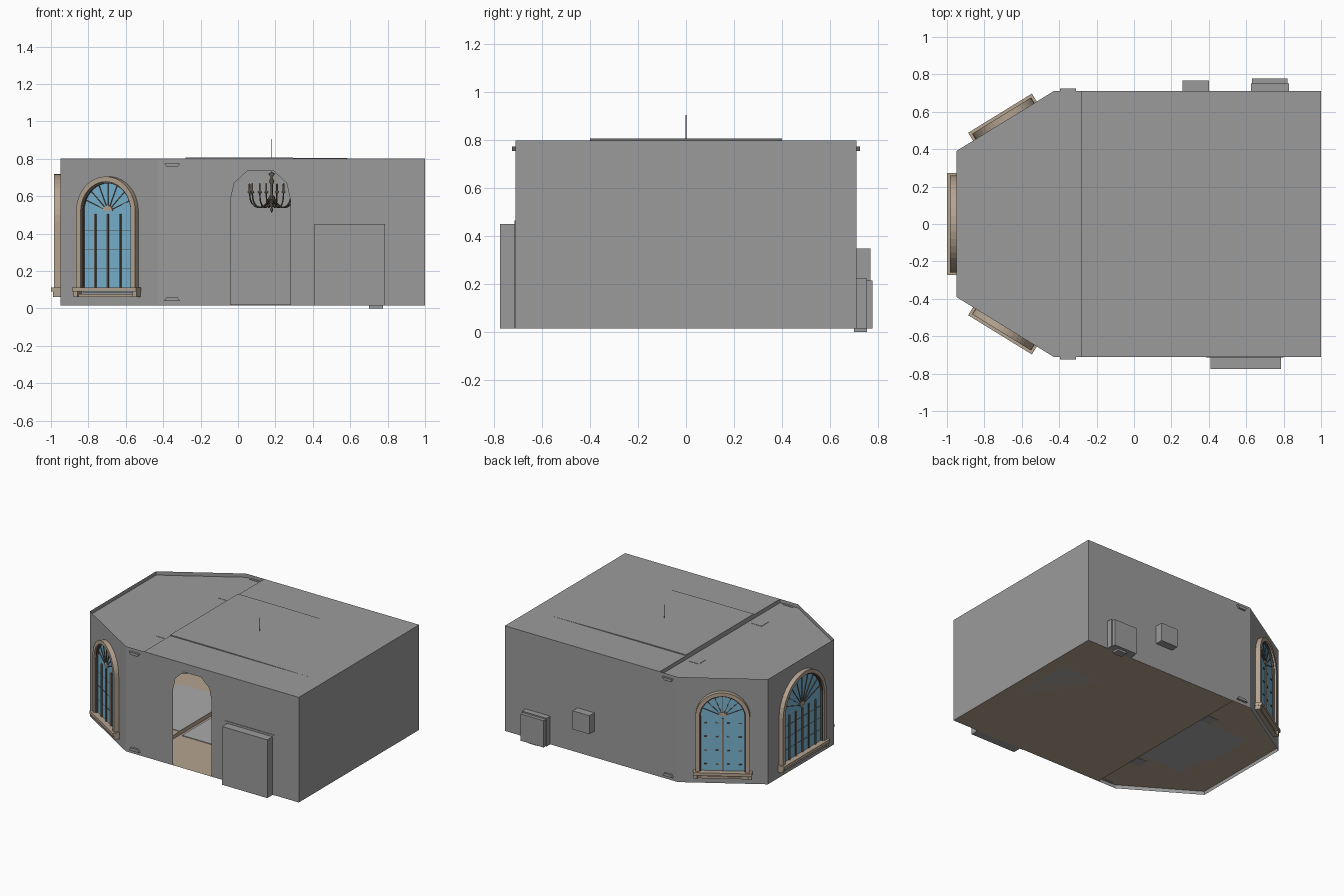
import bpy, bmesh, math
from mathutils import Matrix, Vector

cube = bpy.data.objects.get("Cube")
if cube:
    bpy.data.objects.remove(cube, do_unlink=True)


def material(name, rgb):
    m = bpy.data.materials.new(name)
    m.use_nodes = True
    m.diffuse_color = (*rgb, 1)
    m.node_tree.nodes["Principled BSDF"].inputs["Base Color"].default_value = (*rgb, 1)
    return m


GREY = material("grey plaster", (0.33, 0.33, 0.33))
SAND = material("sand stone", (0.46, 0.37, 0.28))
BLUE = material("blue glass", (0.19, 0.45, 0.63))
DARK = material("dark bronze", (0.10, 0.08, 0.06))
RUG = material("pale grey rug", (0.40, 0.40, 0.41))


def finish(name, bm, mat, matrix=None, smooth=False):
    bmesh.ops.recalc_face_normals(bm, faces=bm.faces)
    me = bpy.data.meshes.new(name)
    bm.to_mesh(me)
    bm.free()
    me.materials.append(mat)
    if smooth:
        for p in me.polygons:
            p.use_smooth = True
    ob = bpy.data.objects.new(name, me)
    bpy.context.collection.objects.link(ob)
    if matrix:
        ob.matrix_world = matrix
    return ob


def prisms(name, polys, y0, y1, mat, matrix=None):
    """Extrude outlines given in x, z from depth y0 to y1."""
    bm = bmesh.new()
    for pts in polys:
        f = bm.faces.new([bm.verts.new((x, y0, z)) for x, z in pts])
        new = bmesh.ops.extrude_face_region(bm, geom=[f])["geom"]
        moved = [v for v in new if isinstance(v, bmesh.types.BMVert)]
        bmesh.ops.translate(bm, verts=moved, vec=(0, y1 - y0, 0))
    return finish(name, bm, mat, matrix)


def sheets(name, faces, mat):
    bm = bmesh.new()
    for pts in faces:
        bm.faces.new([bm.verts.new(p) for p in pts])
    bmesh.ops.remove_doubles(bm, verts=bm.verts, dist=0.0005)
    return finish(name, bm, mat)


def rect(x0, x1, z0, z1):
    return [(x0, z0), (x1, z0), (x1, z1), (x0, z1)]


def bar(x, z, angle, r0, r1, w):
    """Thin rectangle pointing away from (x, z)."""
    c, s = math.cos(angle), math.sin(angle)
    return [(x + c * r - s * o, z + s * r + c * o)
            for r, o in ((r0, -w), (r1, -w), (r1, w), (r0, w))]


# Room shell: walls, arched doorway, floor and stepped ceiling
LOW, TOP, SIDE, CORNER, BAY, STEP = 0.015, 0.80, 0.71, -0.43, -0.95, -0.28
BAY_Y = 0.39
BAY_LOW, BAY_TOP = 0.042, 0.772
door = [(-0.04, LOW), (-0.04, 0.58), (-0.02, 0.67), (0.05, 0.735),
        (0.19, 0.735), (0.26, 0.67), (0.28, 0.58), (0.28, LOW)]
front = [(CORNER, LOW)] + door + [(1, LOW), (1, TOP), (CORNER, TOP)]
plan = [(1, -SIDE), (1, SIDE), (CORNER, SIDE), (BAY, BAY_Y),
        (BAY, -BAY_Y), (CORNER, -SIDE)]
walls = [[(x, -SIDE, z) for x, z in front]]
for (ax, ay), (bx, by) in zip(plan, plan[1:]):
    walls.append([(ax, ay, LOW), (bx, by, LOW), (bx, by, TOP), (ax, ay, TOP)])
sheets("room_walls", walls, GREY)


def slab(name, z_main, z_bay, mat):
    bay = [(STEP, SIDE)] + plan[2:] + [(STEP, -SIDE)]
    main = [(1, -SIDE), (1, SIDE), (STEP, SIDE), (STEP, -SIDE)]
    riser = [(STEP, -SIDE, z_main), (STEP, SIDE, z_main),
             (STEP, SIDE, z_bay), (STEP, -SIDE, z_bay)]
    sheets(name, [[(x, y, z_main) for x, y in main],
                  [(x, y, z_bay) for x, y in bay], riser], mat)


slab("floor", LOW, BAY_LOW, SAND)
slab("ceiling", TOP, BAY_TOP, GREY)
prisms("main_rug", [rect(-0.26, 0.9, LOW, LOW + 0.005)], -0.29, 0.33, RUG)
prisms("bay_rug", [rect(-0.72, STEP, BAY_LOW, BAY_LOW + 0.004)], -0.29, 0.33, RUG)

# Shallow rise along the middle of the main ceiling
prisms("ceiling_rise", [[(STEP, TOP), (0.86, TOP), (0.1, 0.807), (STEP, 0.807)]],
       -0.4, 0.4, GREY)

# Alcoves standing out from the front and back walls
prisms("front_alcove", [rect(0.41, 0.785, LOW, 0.45)], -0.775, -SIDE, GREY)
prisms("front_alcove_surround", [rect(0.385, 0.80, LOW, 0.465)], -0.714, -SIDE, GREY)
prisms("back_niche", [rect(0.26, 0.40, 0.21, 0.348)], SIDE, 0.768, GREY)
prisms("fireplace_surround", [rect(0.625, 0.83, LOW, 0.225)], SIDE, 0.752, GREY)
prisms("fireplace_back", [rect(0.632, 0.822, LOW, 0.215)], SIDE, 0.778, GREY)
prisms("hearth_foot", [rect(0.70, 0.775, 0, 0.018)], 0.70, 0.755, GREY)

# Capitals and bases of the pilasters between main room and bay
cap = [(-0.395, 0.775), (-0.31, 0.775), (-0.325, 0.755), (-0.38, 0.755)]
base = [(-0.395, 0.04), (-0.31, 0.04), (-0.325, 0.06), (-0.38, 0.06)]
for side, s in (("right", -1), ("left", 1)):
    prisms(side + "_pilaster_ends", [cap, base], s * 0.695, s * 0.725, GREY)
    y = s * 0.37
    prisms(side + "_column_ends", [rect(-0.395, -0.31, 0.752, BAY_TOP + 0.002),
                                   rect(-0.395, -0.31, BAY_LOW - 0.002, 0.06)],
           y - 0.042, y + 0.042, GREY)
    prisms(side + "_column", [rect(-0.38, -0.325, 0.05, 0.76)],
           y - 0.028, y + 0.028, GREY)


def arch(r, spring, foot):
    ring = [(r * math.cos(math.pi * i / 20), spring + r * math.sin(math.pi * i / 20))
            for i in range(21)]
    return [(r, foot)] + ring + [(-r, foot)]


def window(name, x, y, turn, r, spring, columns, dashes, ribs):
    """Arched window whose outside faces local -y."""
    m = Matrix.Translation((x, y, 0)) @ Matrix.Rotation(math.radians(turn), 4, "Z")
    foot, inner = 0.11, r - 0.028

    def band(ro, ri):
        return arch(ro, spring, foot) + arch(ri, spring, foot)[::-1]

    prisms(name + "_frame", [band(r, inner)], -0.034, 0, SAND, m)
    prisms(name + "_inner_trim", [band(inner, inner - 0.008)], -0.022, 0, DARK, m)
    prisms(name + "_glass", [arch(inner, spring, 0.085)], -0.008, 0, BLUE, m)
    # Radiating fan light
    fan = [bar(0, spring, math.pi * i / ribs, 0.03, inner, 0.0022)
           for i in range(1, ribs)]
    prisms(name + "_fan_ribs", fan, -0.012, 0, DARK, m)
    hub = [(0.03 * math.cos(math.pi * i / 8), spring + 0.03 * math.sin(math.pi * i / 8))
           for i in range(9)]
    prisms(name + "_fan_hub", [hub], -0.014, 0, SAND, m)
    # Upright and level glazing bars
    gap = 2 * inner / columns
    lines = [-inner + gap * i for i in range(1, columns)]
    if dashes:
        cells = [-inner + gap * (i + 0.5) for i in range(columns)]
        rows = [foot + (spring - foot) * (k + 0.5) / 4 for k in range(4)]
        prisms(name + "_catches", [rect(c - 0.011, c + 0.011, z - 0.004, z + 0.004)
                                   for c in cells for z in rows], -0.012, 0, DARK, m)
        lines = [0]
    else:
        rows = [foot + (spring - foot) * k / 4 for k in range(1, 4)]
        prisms(name + "_cross_bars", [rect(-inner, inner, z - 0.0015, z + 0.0015)
                                      for z in rows], -0.0095, 0, DARK, m)
    prisms(name + "_uprights", [rect(u - 0.006, u + 0.006, foot, spring - 0.015)
                                for u in lines], -0.014, 0, DARK, m)
    prisms(name + "_upright_faces", [rect(u - 0.0025, u + 0.0025, foot, spring - 0.015)
                                     for u in lines], -0.018, 0, SAND, m)
    # Sill on two brackets with an apron strip
    w = r + 0.015
    prisms(name + "_sill", [rect(-w, w, 0.09, 0.112)], -0.05, 0, SAND, m)
    prisms(name + "_brackets", [rect(s * r - 0.013, s * r + 0.013, 0.062, 0.09)
                                for s in (-1, 1)], -0.04, 0, SAND, m)
    prisms(name + "_apron", [rect(-r, r, 0.062, 0.078)], -0.03, 0, SAND, m)


tilt = math.degrees(math.atan2(SIDE - BAY_Y, CORNER - BAY))
window("front_window", -0.69, -0.55, -tilt, 0.185, 0.52, 4, False, 8)
window("back_window", -0.69, 0.55, tilt - 180, 0.185, 0.52, 4, True, 8)
window("end_window", BAY, 0, -90, 0.258, 0.46, 6, False, 10)


# Chandelier: turned stem, curved arms and candle cups
def lathe(name, profile, matrix, mat, steps=12):
    bm = bmesh.new()
    vs = [bm.verts.new((r, 0, z)) for r, z in profile]
    es = [bm.edges.new(pair) for pair in zip(vs, vs[1:])]
    bmesh.ops.spin(bm, geom=vs + es, cent=(0, 0, 0), axis=(0, 0, 1),
                   angle=2 * math.pi, steps=steps)
    bmesh.ops.remove_doubles(bm, verts=bm.verts, dist=0.0001)
    return finish(name, bm, mat, matrix, True)


hang = Matrix.Translation((0.18, 0, 0))
lathe("chandelier_cord", [(0.0018, 0.70), (0.0018, 0.905)], hang, DARK, 6)
lathe("chandelier_stem", [(0, 0.51), (0.008, 0.525), (0.004, 0.54), (0.018, 0.565),
                          (0.018, 0.59), (0.006, 0.61), (0.006, 0.66), (0.014, 0.68),
                          (0.005, 0.70), (0.018, 0.72), (0, 0.73)], hang, DARK)
ARMS = 8
for i in range(ARMS):
    turn = hang @ Matrix.Rotation(2 * math.pi * (i + 0.3) / ARMS, 4, "Z")
    curve = bpy.data.curves.new("chandelier_arm", "CURVE")
    curve.dimensions = "3D"
    curve.bevel_depth = 0.004
    curve.bevel_resolution = 1
    curve.resolution_u = 4
    path = [(0.01, 0.60), (0.035, 0.555), (0.075, 0.54), (0.11, 0.565), (0.122, 0.615)]
    spline = curve.splines.new("BEZIER")
    spline.bezier_points.add(len(path) - 1)
    for point, (r, z) in zip(spline.bezier_points, path):
        point.co = Vector((r, 0, z))
        point.handle_left_type = point.handle_right_type = "AUTO"
    curve.materials.append(DARK)
    arm = bpy.data.objects.new("chandelier_arm", curve)
    bpy.context.collection.objects.link(arm)
    arm.matrix_world = turn
    lathe("chandelier_cup", [(0, 0.61), (0.013, 0.622), (0.005, 0.628), (0.005, 0.665),
                             (0, 0.67)], turn @ Matrix.Translation((0.122, 0, 0)), DARK, 8)
